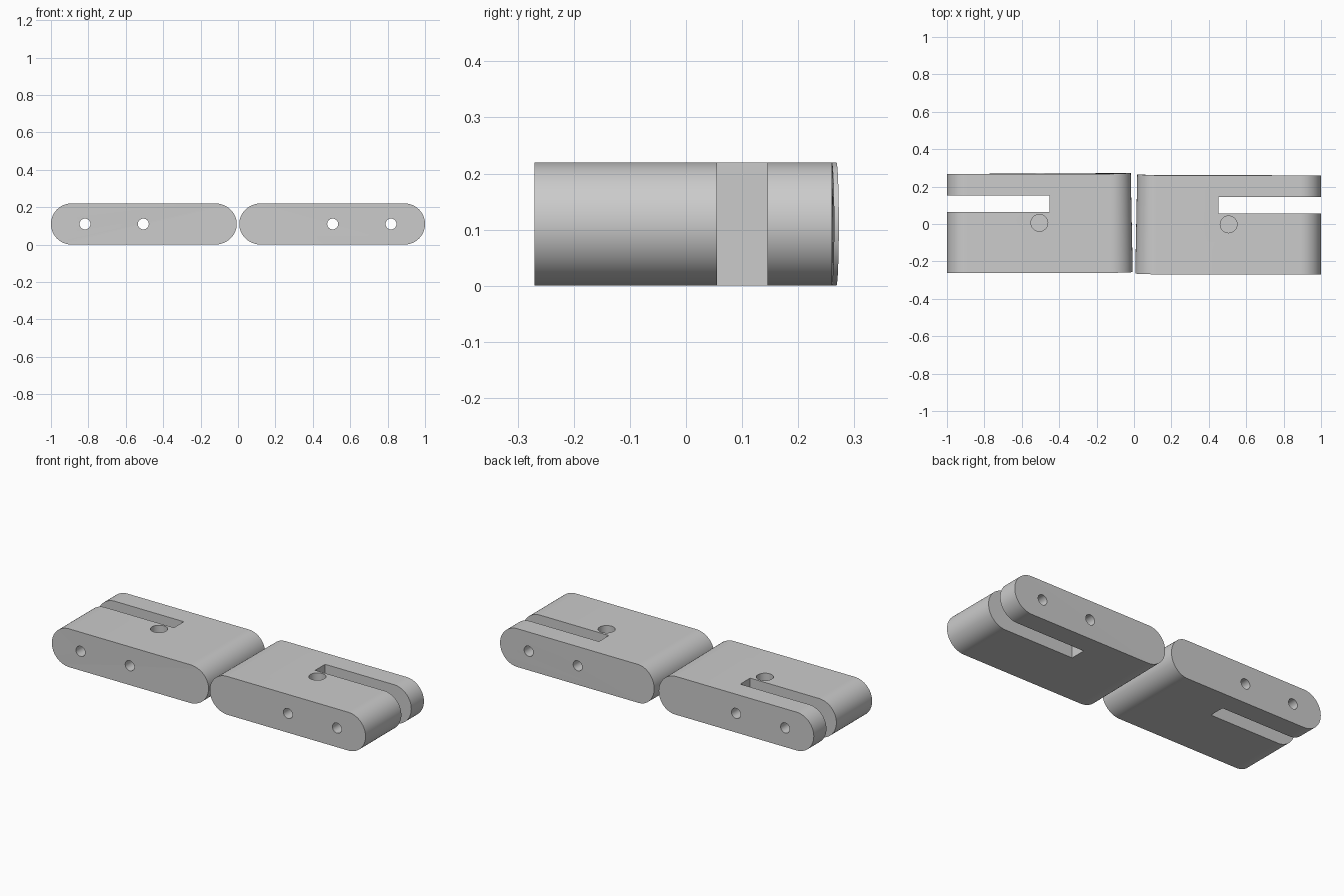
import bpy, bmesh, math
from mathutils import Matrix

if "Cube" in bpy.data.objects:
    bpy.data.objects.remove(bpy.data.objects["Cube"], do_unlink=True)

grey = bpy.data.materials.new("plain grey")
grey.use_nodes = True
COLOUR = (0.6, 0.6, 0.6, 1)
grey.diffuse_color = COLOUR
grey.node_tree.nodes["Principled BSDF"].inputs["Base Color"].default_value = COLOUR

R = 0.11             # half the plate thickness
INNER, OUTER = 0.012, 1.0
HALF_WIDTH = 0.265
TILT = 0.02          # slight skew of the inner rounded end


def make_object(name, bm):
    bmesh.ops.recalc_face_normals(bm, faces=bm.faces)
    mesh = bpy.data.meshes.new(name)
    bm.to_mesh(mesh)
    bm.free()
    obj = bpy.data.objects.new(name, mesh)
    bpy.context.collection.objects.link(obj)
    mesh.materials.append(grey)
    return obj


def plate(name, side, y_mid):
    """Flat bar with a rounded edge at each end, extruded across its width."""
    bm = bmesh.new()
    steps = 32
    outline = []
    for centre, start in ((OUTER - R, -math.pi / 2), (INNER + R, math.pi / 2)):
        for i in range(steps + 1):
            a = start + math.pi * i / steps
            outline.append((centre + R * math.cos(a), R + R * math.sin(a)))
    verts = []
    for x, z in outline:
        verts.append(bm.verts.new((x, -HALF_WIDTH, z)))
    face = bm.faces.new(verts)
    new = bmesh.ops.extrude_face_region(bm, geom=[face])["geom"]
    bmesh.ops.translate(bm, vec=(0, 2 * HALF_WIDTH, 0),
                        verts=[g for g in new if isinstance(g, bmesh.types.BMVert)])
    for v in bm.verts:
        reach = INNER + R - v.co.x
        if reach > -0.001:
            v.co.x += TILT * v.co.y * reach / R
            v.co.y += 2 * TILT * reach
        v.co.x *= side
        v.co.y += y_mid
    return make_object(name, bm)


def cylinder_cutter(radius, depth, location, along_y=False):
    bm = bmesh.new()
    bmesh.ops.create_cone(bm, cap_ends=True, segments=40, radius1=radius,
                          radius2=radius, depth=depth)
    turn = Matrix.Rotation(math.pi / 2 if along_y else 0, 4, 'X')
    bmesh.ops.transform(bm, matrix=Matrix.Translation(location) @ turn, verts=bm.verts)
    return make_object("hole_cutter", bm)


def box_cutter(size, location):
    bm = bmesh.new()
    bmesh.ops.create_cube(bm, size=1)
    bmesh.ops.scale(bm, vec=size, verts=bm.verts)
    bmesh.ops.translate(bm, vec=location, verts=bm.verts)
    return make_object("slot_cutter", bm)


def cut(obj, cutter):
    mod = obj.modifiers.new("cut", 'BOOLEAN')
    mod.operation = 'DIFFERENCE'
    mod.solver = 'EXACT'
    mod.object = cutter
    bpy.context.view_layer.objects.active = obj
    bpy.ops.object.modifier_apply(modifier=mod.name)
    bpy.data.objects.remove(cutter, do_unlink=True)


for name, side, y_mid in (("right_plate", -1, 0.003), ("left_plate", 1, -0.005)):
    bar = plate(name, side, y_mid)
    # open slot from the outer end
    cut(bar, box_cutter((0.65, 0.09, 0.5), (side * (0.452 + 0.325), y_mid + 0.105, R)))
    # two pin holes through the width
    for x in (0.506, 0.818):
        cut(bar, cylinder_cutter(0.029, 1, (side * x, y_mid, R), along_y=True))
    # shallow round recess in the top face
    cut(bar, cylinder_cutter(0.045, 0.1, (side * 0.506, y_mid + 0.003, 0.215)))
    bpy.ops.object.select_all(action='DESELECT')
    bar.select_set(True)
    bpy.context.view_layer.objects.active = bar
    bpy.ops.object.shade_smooth_by_angle(angle=math.radians(30))
